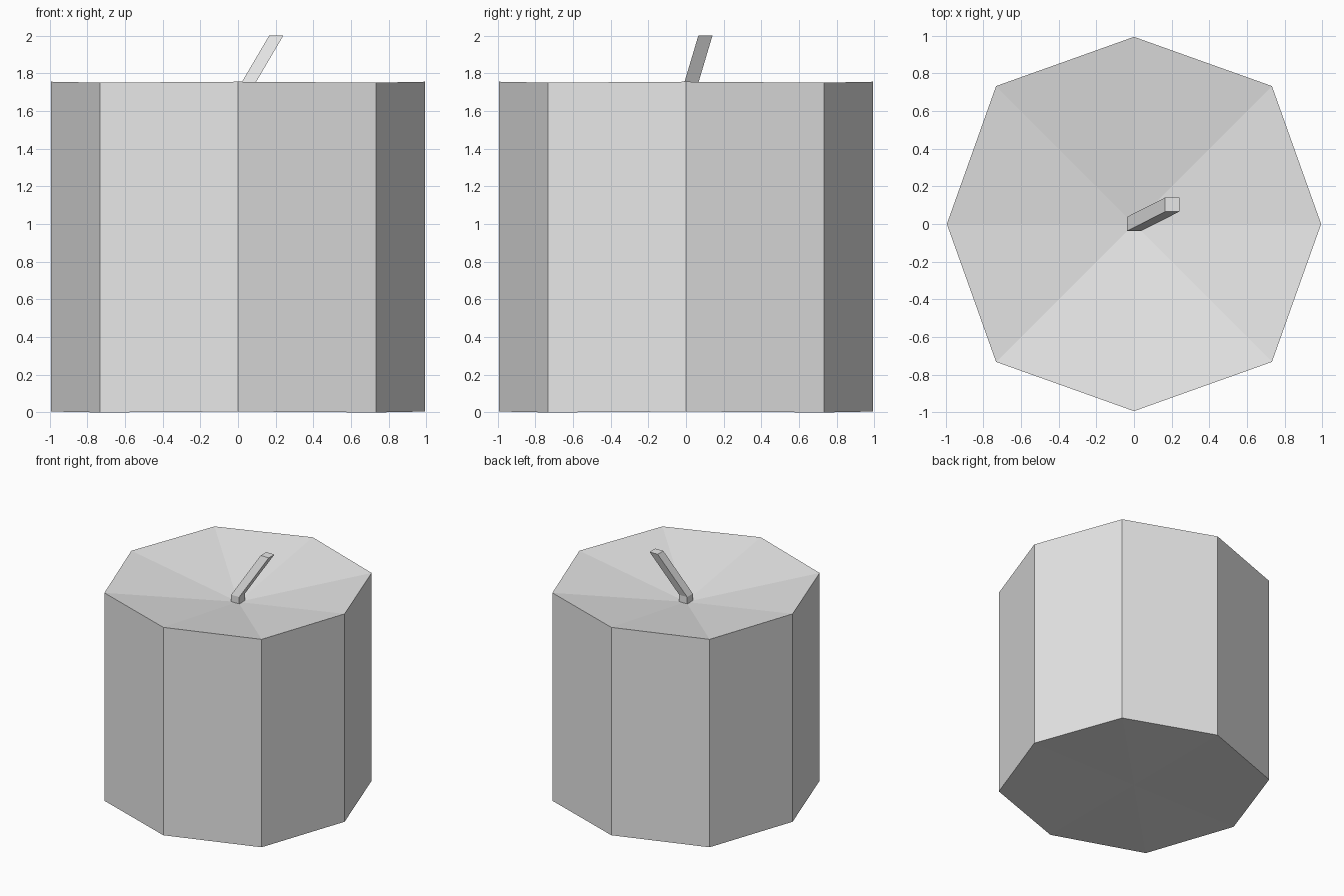
import bpy, bmesh, math

if "Cube" in bpy.data.objects:
    bpy.data.objects.remove(bpy.data.objects["Cube"])

grey = bpy.data.materials.new("plain_grey")
grey.diffuse_color = (0.8, 0.8, 0.8, 1)
grey.use_nodes = True
grey.node_tree.nodes["Principled BSDF"].inputs["Base Color"].default_value = grey.diffuse_color


def make_object(name, bm):
    bmesh.ops.recalc_face_normals(bm, faces=bm.faces)
    mesh = bpy.data.meshes.new(name)
    bm.to_mesh(mesh)
    bm.free()
    mesh.materials.append(grey)
    obj = bpy.data.objects.new(name, mesh)
    bpy.context.collection.objects.link(obj)
    return obj


def bridge(bm, low, high):
    n = len(low)
    for i in range(n):
        j = (i + 1) % n
        bm.faces.new((low[i], low[j], high[j], high[i]))


def fan(bm, ring, centre):
    c = bm.verts.new(centre)
    for i in range(len(ring)):
        bm.faces.new((ring[i], ring[(i + 1) % len(ring)], c))


# Eight-sided drum; corner points sit slightly further out and lower
bm = bmesh.new()
rings = []
for z in (0.0, 1.75):
    ring = []
    for i in range(8):
        a = i * math.pi / 4
        r, dz = (1.035, 0.0) if i % 2 else (0.993, 0.005)
        ring.append(bm.verts.new((r * math.cos(a), r * math.sin(a), z + dz)))
    rings.append(ring)
bridge(bm, *rings)
fan(bm, rings[0], (0, 0, 0.005))   # flat base
fan(bm, rings[1], (0, 0, 1.59))    # sunken top
make_object("drum_body", bm)

# Square stem: short upright foot, then a slanted shaft with a level end
bm = bmesh.new()
h = 0.0375
levels = [(0, 0, 1.58), (0, 0, 1.655), (0.203, 0.103, 2.0)]
rings = [[bm.verts.new((x + sx * h, y + sy * h, z))
          for sx, sy in ((-1, -1), (1, -1), (1, 1), (-1, 1))]
         for x, y, z in levels]
for low, high in zip(rings, rings[1:]):
    bridge(bm, low, high)
bm.faces.new(rings[0])
bm.faces.new(rings[-1])
make_object("stem", bm)
